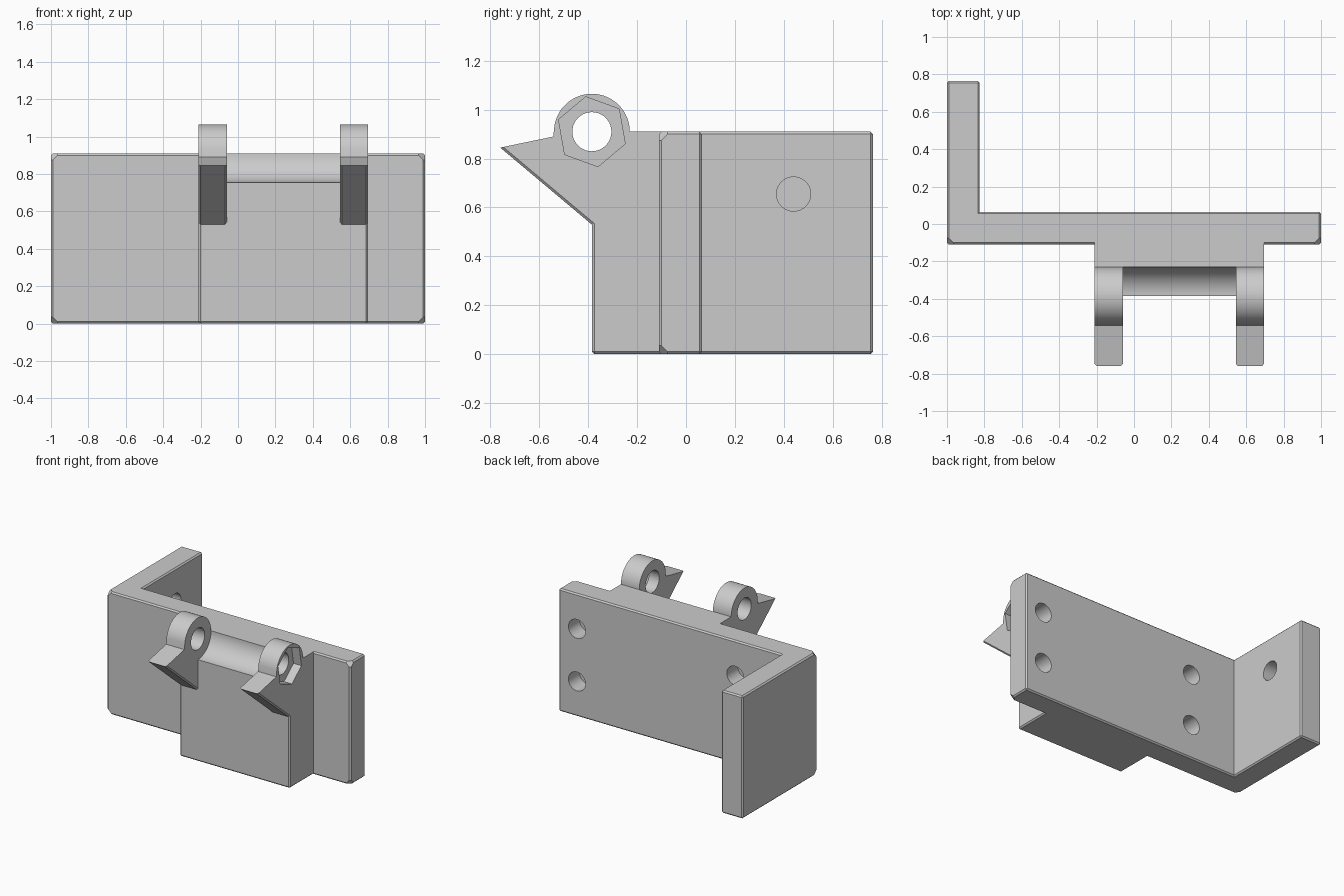
import bpy, bmesh
from math import sin, cos, radians
from mathutils import Vector, Matrix

if "Cube" in bpy.data.objects:
    bpy.data.objects.remove(bpy.data.objects["Cube"])

grey = bpy.data.materials.new("light grey")
grey.use_nodes = True
grey.diffuse_color = (0.6, 0.6, 0.6, 1)
grey.node_tree.nodes["Principled BSDF"].inputs["Base Color"].default_value = (0.6, 0.6, 0.6, 1)

H = 0.91                       # height of the wall plate
FRONT = -0.385                 # front of the hinge block
LEFT, RIGHT = 0.695, -0.21     # sides of the hinge block
PIN = Vector((FRONT, H))       # hinge axis in (y, z)
R = 0.155                      # radius of the hinge ears
CHAMFER = 0.01


def prism(points, offset):
    """Closed solid made by extruding a polygon."""
    bm = bmesh.new()
    face = bm.faces.new([bm.verts.new(p) for p in points])
    new = bmesh.ops.extrude_face_region(bm, geom=[face])["geom"]
    bmesh.ops.translate(bm, vec=offset, verts=[v for v in new if isinstance(v, bmesh.types.BMVert)])
    bmesh.ops.recalc_face_normals(bm, faces=bm.faces)
    return bm


def side_prism(points, x0, x1):
    return prism([(x0, y, z) for y, z in points], (x1 - x0, 0, 0))


def arc(a0, a1, steps, radius=R):
    angles = [radians(a0 + (a1 - a0) * i / steps) for i in range(steps + 1)]
    return [(PIN.x + radius * cos(a), PIN.y + radius * sin(a)) for a in angles]


def finish(bm, name):
    mesh = bpy.data.meshes.new(name)
    bm.to_mesh(mesh)
    bm.free()
    mesh.materials.append(grey)
    ob = bpy.data.objects.new(name, mesh)
    bpy.context.collection.objects.link(ob)
    return ob


def chamfer(bm, edges):
    bmesh.ops.bevel(bm, geom=edges, offset=CHAMFER, segments=1, affect='EDGES', clamp_overlap=True)


def combine(ob, other, operation):
    mod = ob.modifiers.new("combine", 'BOOLEAN')
    mod.operation, mod.object, mod.solver = operation, other, 'EXACT'
    bpy.ops.object.select_all(action='DESELECT')
    bpy.context.view_layer.objects.active = ob
    ob.select_set(True)
    bpy.ops.object.modifier_apply(modifier=mod.name)
    bpy.data.objects.remove(other)


def drill(ob, centre, axis, radius, depth):
    bm = bmesh.new()
    turn = Vector((0, 0, 1)).rotation_difference(Vector(axis)).to_matrix().to_4x4()
    bmesh.ops.create_cone(bm, cap_ends=True, segments=40, radius1=radius, radius2=radius,
                          depth=2 * depth, matrix=Matrix.Translation(centre) @ turn)
    combine(ob, finish(bm, "drill"), 'DIFFERENCE')


# L-shaped plate with chamfered outer edges
outline = [(-1, -0.11), (1, -0.11), (1, 0.065), (-0.825, 0.065), (-0.825, 0.765), (-1, 0.765)]
bm = prism([(x, y, 0) for x, y in outline], (0, 0, H))
inner = Vector((-0.825, 0.065))
chamfer(bm, [e for e in bm.edges if any((v.co.xy - inner).length > 0.001 for v in e.verts)])

# Clipped front corners
for sx in (-1, 1):
    for z, sz in ((0, -1), (H, 1)):
        normal = Vector((sx, -1, sz)).normalized()
        point = Vector((sx, -0.11, z)) - Vector((sx * 0.045, 0, 0))
        cut = bmesh.ops.bisect_plane(bm, geom=bm.verts[:] + bm.edges[:] + bm.faces[:], dist=1e-5,
                                     plane_co=point, plane_no=normal, clear_outer=True)
        rim = [g for g in cut["geom_cut"] if isinstance(g, bmesh.types.BMEdge)]
        bmesh.ops.holes_fill(bm, edges=rim, sides=0)
plate = finish(bm, "mounting_plate")

# Hinge block with ears and pointed prongs
elbow, tip = (FRONT, 0.53), (-0.76, 0.845)
shape = [(-0.02, 0), (FRONT, 0), elbow, tip, (-0.543, 0.89)] + arc(170, 0, 36) + [(-0.02, H)]
block = finish(side_prism(shape, RIGHT, LEFT), "hinge_block")

# Rounded gap between the ears
gap = arc(0, -90, 20) + [(FRONT, 0.53), (-1, 0.53), (-1, 1.3), (FRONT + R, 1.3)]
gap[0] = (FRONT + R, H)
combine(block, finish(side_prism(gap, -0.06, 0.545), "gap"), 'DIFFERENCE')

# Chamfer the front, prong and bottom edges of the block
bm = bmesh.new()
bm.from_mesh(block.data)
bmesh.ops.remove_doubles(bm, verts=bm.verts, dist=1e-4)
bmesh.ops.dissolve_limit(bm, angle_limit=radians(1), verts=bm.verts, edges=bm.edges)
path = [Vector(p) for p in ((FRONT, 0), elbow, tip)]


def on_path(v):
    return any((v.co.yz - p).length < 0.002 for p in path)


chosen = []
for e in bm.edges:
    a, b = e.verts
    along_x = abs(a.co.x - b.co.x) > 0.01
    bottom = max(a.co.z, b.co.z) < 0.001 and min(a.co.y, b.co.y) < -0.1
    if bottom or (not along_x and on_path(a) and on_path(b)):
        chosen.append(e)
chamfer(bm, chosen)
bm.to_mesh(block.data)
bm.free()

# Pin hole through both ears and a six-sided nut pocket on the left ear
drill(block, (0.24, *PIN), (1, 0, 0), 0.08, 0.7)
pocket = arc(40, 340, 5, 0.145)
combine(block, finish(side_prism(pocket, LEFT - 0.065, LEFT + 0.1), "nut_pocket"), 'DIFFERENCE')

# Join and drill the blind screw holes
combine(plate, block, 'UNION')
for x in (0.85, -0.45):
    for z in (0.26, 0.65):
        drill(plate, (x, 0.065, z), (0, 1, 0), 0.07, 0.13)
drill(plate, (-0.825, 0.44, 0.655), (1, 0, 0), 0.07, 0.13)

plate.name = "corner_bracket"
bpy.ops.object.select_all(action='DESELECT')
plate.select_set(True)
bpy.context.view_layer.objects.active = plate
bpy.ops.object.shade_smooth_by_angle(angle=radians(25))
